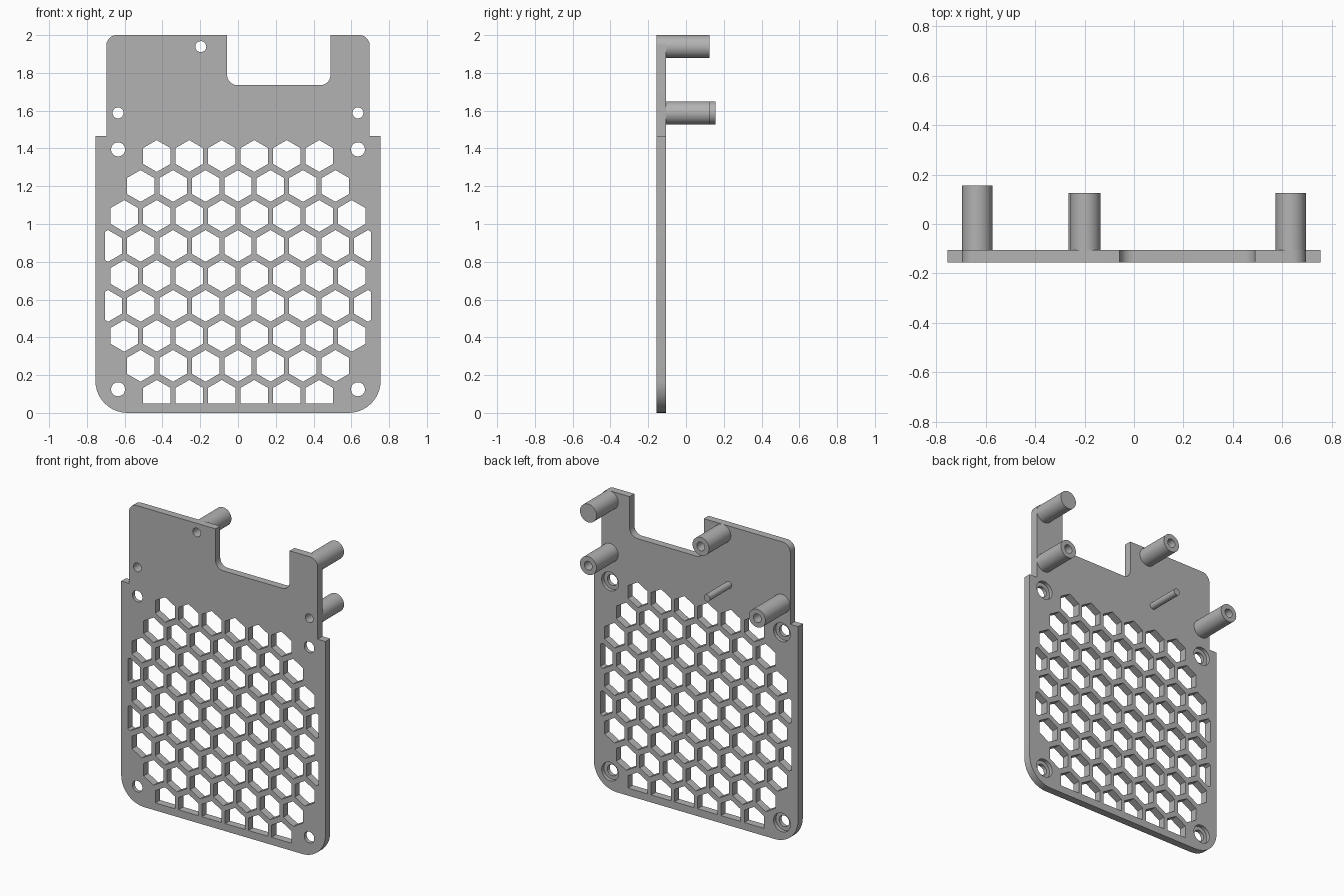
import bpy, bmesh, math
from mathutils import Vector

cube = bpy.data.objects.get("Cube")
if cube:
    bpy.data.objects.remove(cube, do_unlink=True)

FRONT, BACK = -0.155, -0.105

grey = bpy.data.materials.new("plain grey")
grey.use_nodes = True
grey.diffuse_color = (0.45, 0.45, 0.45, 1)
grey.node_tree.nodes["Principled BSDF"].inputs["Base Color"].default_value = grey.diffuse_color


def ring(x, z, r, n=40, turn=0.0):
    """Regular polygon in the XZ plane."""
    return [(x + r * math.cos(turn + math.tau * i / n),
             z + r * math.sin(turn + math.tau * i / n)) for i in range(n)]


def rounded(corners, steps=10):
    """Outline from (x, z, radius) right-angled corners."""
    pts = []
    for i, (x, z, r) in enumerate(corners):
        p = Vector((x, z))
        if r == 0:
            pts.append(p)
            continue
        a = (Vector(corners[i - 1][:2]) - p).normalized() * r
        b = (Vector(corners[(i + 1) % len(corners)][:2]) - p).normalized() * r
        for k in range(steps + 1):
            t = math.pi / 2 * k / steps
            pts.append(p + a * (1 - math.sin(t)) + b * (1 - math.cos(t)))
    return pts


def prism(name, outlines, y0, y1, clips=()):
    """Extrude flat outlines along y, after trimming them with clip planes."""
    bm = bmesh.new()
    for pts in outlines:
        bm.faces.new([bm.verts.new((x, y0, z)) for x, z in pts])
    for co, no in clips:
        bmesh.ops.bisect_plane(bm, geom=bm.verts[:] + bm.edges[:] + bm.faces[:],
                               plane_co=co, plane_no=no, clear_outer=True)
    out = bmesh.ops.extrude_face_region(bm, geom=bm.faces[:], use_keep_orig=True)
    moved = [v for v in out["geom"] if isinstance(v, bmesh.types.BMVert)]
    bmesh.ops.translate(bm, verts=moved, vec=(0, y1 - y0, 0))
    bmesh.ops.recalc_face_normals(bm, faces=bm.faces[:])
    mesh = bpy.data.meshes.new(name)
    bm.to_mesh(mesh)
    bm.free()
    mesh.materials.append(grey)
    ob = bpy.data.objects.new(name, mesh)
    bpy.context.collection.objects.link(ob)
    return ob


def activate(ob):
    bpy.ops.object.select_all(action='DESELECT')
    ob.select_set(True)
    bpy.context.view_layer.objects.active = ob


def cut(ob, cutter):
    """Subtract the cutter, then discard it."""
    cutter.hide_render = True
    mod = ob.modifiers.new("cut", 'BOOLEAN')
    mod.operation, mod.solver, mod.object = 'DIFFERENCE', 'EXACT', cutter
    activate(ob)
    bpy.ops.object.modifier_apply(modifier=mod.name)
    bpy.data.objects.remove(cutter, do_unlink=True)


def smooth(ob):
    activate(ob)
    bpy.ops.object.shade_smooth_by_angle(angle=math.radians(30))


# Plate outline: wide lower part, narrower upper part with a notch
W, U, STEP = 0.755, 0.697, 1.465
plate = prism("plate", [rounded([
    (-W, 0, 0.17), (W, 0, 0.17), (W, STEP, 0), (U, STEP, 0),
    (U, 2, 0.055), (0.49, 2, 0), (0.49, 1.735, 0.055), (-0.058, 1.735, 0.055),
    (-0.058, 2, 0), (-U, 2, 0.055), (-U, STEP, 0), (-W, STEP, 0)])], FRONT, BACK)

# Honeycomb grille, trimmed at the sides and bottom
PITCH, ROW, HEX = 0.172, 0.1587, 0.084
hexes = []
for row, count in enumerate([6, 7, 8, 9, 8, 9, 8, 7, 6]):
    for i in range(count):
        hexes.append(ring((i - (count - 1) / 2) * PITCH, 1.36 - row * ROW, HEX, 6, math.pi / 6))
trims = [((0.705, 0, 0), (1, 0, 0)), ((-0.705, 0, 0), (-1, 0, 0)), ((0, 0, 0.05), (0, 0, -1))]
cut(plate, prism("grille_cutter", hexes, FRONT - 0.05, BACK + 0.05, trims))

# Screw holes with counterbores on the back, and the post bores
screws = [(sx * 0.635, z) for sx in (-1, 1) for z in (0.125, 1.395)]
bored = [("right_post", -0.635, 1.588, 0.155), ("left_post", 0.635, 1.588, 0.125),
         ("top_right_post", -0.197, 1.939, 0.125)]
BORE, POST = 0.029, 0.061
holes = [ring(x, z, 0.037) for x, z in screws] + [ring(x, z, BORE) for _, x, z, _ in bored]
cut(plate, prism("hole_cutter", holes, FRONT - 0.05, BACK + 0.05))
cut(plate, prism("counterbore_cutter", [ring(x, z, 0.062) for x, z in screws],
                 BACK - 0.025, BACK + 0.05))
smooth(plate)

# Hollow posts on the back
for name, x, z, end in bored:
    post = prism(name, [ring(x, z, POST)], BACK, end)
    cut(post, prism("bore_cutter", [ring(x, z, BORE)], BACK - 0.05, end + 0.05))
    smooth(post)

# Solid post and thin locating pin
smooth(prism("top_left_post", [ring(0.635, 1.939, POST)], BACK, 0.125))
smooth(prism("locating_pin", [ring(-0.242, 1.607, 0.023, 24)], BACK, 0.125))
